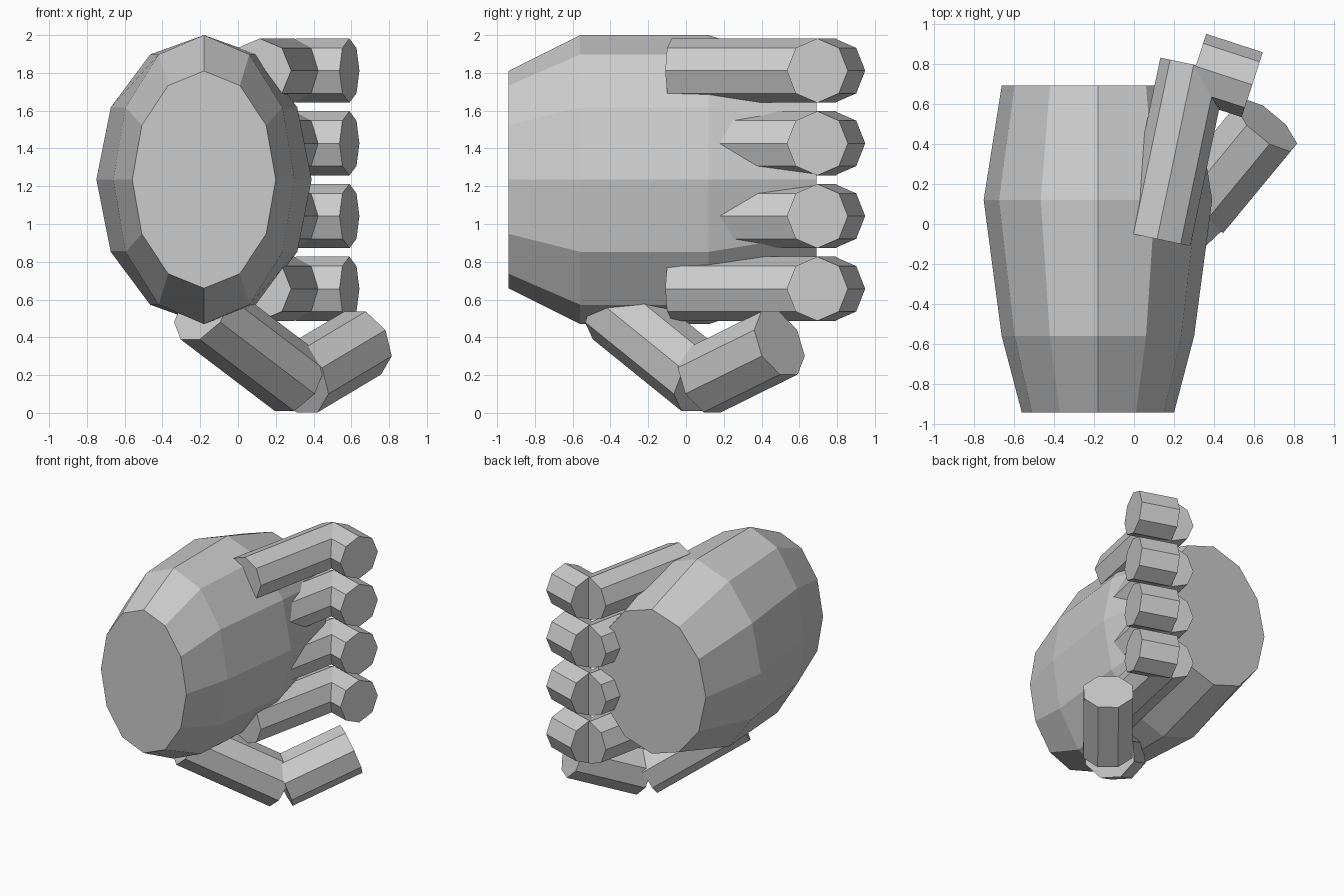
import bpy, bmesh
from math import sin, cos, pi
from mathutils import Vector

if "Cube" in bpy.data.objects:
    bpy.data.objects.remove(bpy.data.objects["Cube"])


def loft(name, rings):
    """Flat-faced capped solid through rings of equal point count."""
    bm = bmesh.new()
    loops = [[bm.verts.new(p) for p in ring] for ring in rings]
    n = len(loops[0])
    for a, b in zip(loops, loops[1:]):
        for i in range(n):
            j = (i + 1) % n
            bm.faces.new((a[i], a[j], b[j], b[i]))
    bm.faces.new(loops[0])
    bm.faces.new(loops[-1])
    bmesh.ops.recalc_face_normals(bm, faces=bm.faces[:])
    mesh = bpy.data.meshes.new(name)
    bm.to_mesh(mesh)
    bm.free()
    obj = bpy.data.objects.new(name, mesh)
    bpy.context.collection.objects.link(obj)
    return obj


def segment(name, start, end, radius, roll=0.0, sides=8):
    """Octagonal prism between two points."""
    start, end = Vector(start), Vector(end)
    axis = (end - start).normalized()
    side = axis.cross(Vector((0, 0, 1))).normalized()
    up = side.cross(axis)
    angles = [roll + 2 * pi * i / sides for i in range(sides)]
    offsets = [(side * cos(a) + up * sin(a)) * radius for a in angles]
    return loft(name, [[c + o for o in offsets] for c in (start, end)])


# palm: 12-sided barrel along y, as (y, half width, half height)
palm_profile = [(-0.94, 0.38, 0.575), (-0.56, 0.48, 0.765),
                (0.12, 0.57, 0.765), (0.69, 0.48, 0.58)]
loft("palm", [[(-0.18 + rx * cos(pi * i / 6), y, 1.235 + rz * sin(pi * i / 6))
               for i in range(12)] for y, rx, rz in palm_profile])

# four fingers, each bent at one knuckle
for i in range(4):
    z = 1.812 - 0.385 * i
    segment(f"finger_{i + 1}_base", (0.115, -0.075, z), (0.298, 0.795, z), 0.17)
    segment(f"finger_{i + 1}_tip", (0.308, 0.787, z), (0.59, 0.695, z), 0.17)

# thumb: angled down, then bent back up
segment("thumb_base", (-0.19, -0.38, 0.545), (0.31, 0.09, 0.165), 0.193, pi / 8)
segment("thumb_tip", (0.325, 0.09, 0.17), (0.66, 0.495, 0.37), 0.193, pi / 8)
